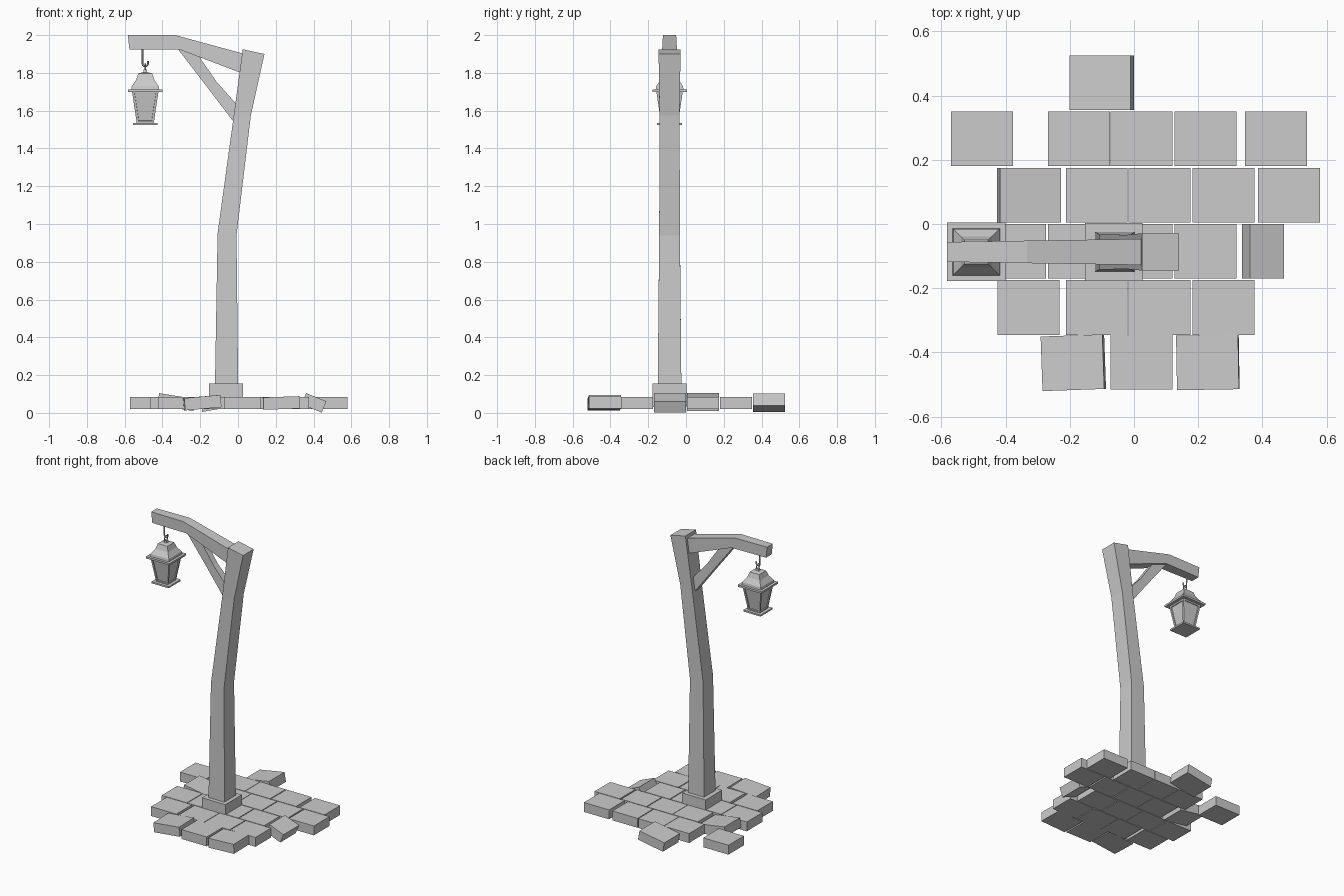
import bpy, bmesh, math
from mathutils import Matrix, Vector

if "Cube" in bpy.data.objects:
    bpy.data.objects.remove(bpy.data.objects["Cube"])

CY = -0.087          # depth line shared by post, arm and lantern
LX = -0.491          # lantern centre


def finish(name, bm):
    bmesh.ops.recalc_face_normals(bm, faces=bm.faces)
    me = bpy.data.meshes.new(name)
    bm.to_mesh(me)
    bm.free()
    ob = bpy.data.objects.new(name, me)
    bpy.context.collection.objects.link(ob)
    return ob


def loft(name, rings, panel=None):
    """Skin a chain of four-cornered rings; optionally recess the side faces."""
    bm = bmesh.new()
    vs = [[bm.verts.new(p) for p in r] for r in rings]
    sides = []
    for a, b in zip(vs, vs[1:]):
        for i in range(4):
            j = (i + 1) % 4
            sides.append(bm.faces.new((a[i], a[j], b[j], b[i])))
    bm.faces.new(vs[0])
    bm.faces.new(vs[-1])
    bmesh.ops.recalc_face_normals(bm, faces=bm.faces)
    if panel:
        bmesh.ops.inset_individual(bm, faces=sides, thickness=panel[0],
                                   use_even_offset=True)
        bmesh.ops.inset_individual(bm, faces=sides, thickness=0.001, depth=-panel[1])
    return finish(name, bm)


def beam(name, sections):
    """Each section: edge point (x, z), opposite edge point (x, z), half depth."""
    return loft(name, [[(ax, CY - h, az), (bx, CY - h, bz), (bx, CY + h, bz), (ax, CY + h, az)]
                       for (ax, az), (bx, bz), h in sections])


def stack(name, cx, levels, panel=None):
    """Square levels of (half width, z)."""
    return loft(name, [[(cx - h, CY - h, z), (cx + h, CY - h, z),
                        (cx + h, CY + h, z), (cx - h, CY + h, z)] for h, z in levels], panel)


def wire(name, pts, r, cyclic=False):
    cu = bpy.data.curves.new(name, 'CURVE')
    cu.dimensions = '3D'
    cu.bevel_depth = r
    cu.bevel_resolution = 0
    sp = cu.splines.new('POLY')
    sp.points.add(len(pts) - 1)
    for p, c in zip(sp.points, pts):
        p.co = (*c, 1)
    sp.use_cyclic_u = cyclic
    cu.use_fill_caps = True
    ob = bpy.data.objects.new(name, cu)
    bpy.context.collection.objects.link(ob)


def stone(x, y, w=0.193, tilt=0, yaw=0, z=0.0525):
    bm = bmesh.new()
    m = (Matrix.Translation((x, y, z)) @ Matrix.Rotation(math.radians(yaw), 4, 'Z')
         @ Matrix.Rotation(math.radians(tilt), 4, 'Y') @ Matrix.Diagonal((w, 0.17, 0.065, 1)))
    bmesh.ops.create_cube(bm, size=1, matrix=m)
    finish("paving_stone", bm)


# paving: level stones by row
rows = {0.265: [-0.474, -0.172, 0.024, 0.223, 0.442],
        0.09: [-0.116, 0.08, 0.279, 0.482],
        -0.085: [-0.37, -0.172, 0.024, 0.223],
        -0.26: [-0.328, -0.116, 0.08, 0.279],
        -0.43: [0.024]}
for y, xs in rows.items():
    for x in xs:
        stone(x, y)
# loose, tilted stones
stone(-0.327, 0.09, tilt=9, z=0.057)
stone(-0.1, 0.44, tilt=-10, z=0.054)
stone(0.402, -0.085, w=0.115, tilt=22, z=0.053)
stone(-0.189, -0.432, tilt=-5, yaw=2, z=0.054)
stone(0.23, -0.431, tilt=-2, yaw=1)

# plinth and bent post
stack("post_plinth", -0.063, [(0.09, 0.03), (0.09, 0.155)])
beam("post", [((-0.122, 0.14), (0.001, 0.14), 0.0625),
              ((-0.108, 0.95), (-0.008, 0.94), 0.055),
              ((-0.025, 1.555), (0.068, 1.575), 0.053),
              ((0.025, 1.925), (0.14, 1.90), 0.058)])

# arm and brace
beam("arm", [((-0.583, 2.0), (-0.575, 1.925), 0.031),
             ((-0.333, 2.0), (-0.313, 1.925), 0.035),
             ((0.05, 1.896), (0.05, 1.787), 0.041)])
beam("brace", [((-0.325, 1.935), (-0.215, 1.9), 0.022),
               ((-0.175, 1.74), (-0.115, 1.755), 0.022),
               ((-0.015, 1.53), (0.0, 1.625), 0.026)])

# lantern
stack("lantern_base", LX, [(0.066, 1.525), (0.066, 1.536)])
stack("lantern_body", LX, [(0.045, 1.534), (0.070, 1.702)], panel=(0.012, 0.006))
stack("lantern_eave", LX, [(0.091, 1.70), (0.091, 1.713)])
stack("lantern_roof", LX, [(0.074, 1.71), (0.071, 1.73), (0.048, 1.763),
                           (0.037, 1.797), (0.012, 1.803)])
stack("lantern_finial", LX, [(0.012, 1.798), (0.008, 1.818)])

# hanging ring and hook
wire("lantern_ring", [(LX, CY + 0.017 * math.cos(a), 1.832 + 0.017 * math.sin(a))
                      for a in [i * math.tau / 8 for i in range(8)]], 0.004, True)
wire("hanging_hook", [(-0.505, CY, 1.935), (-0.505, CY, 1.845), (-0.498, CY, 1.836),
                      (-0.484, CY, 1.836), (-0.477, CY, 1.845), (-0.477, CY, 1.862)], 0.005)
